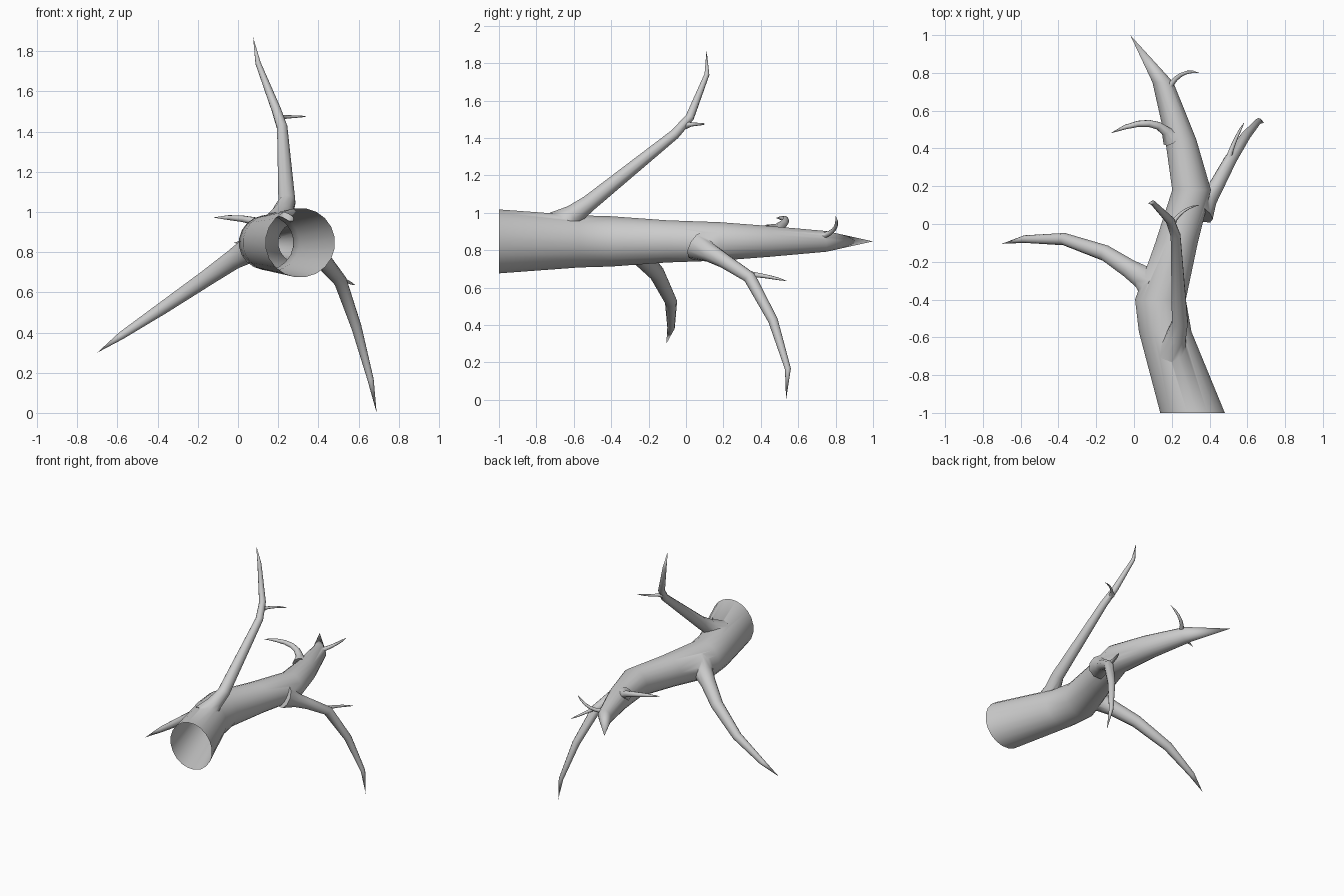
import bpy, bmesh, math
from mathutils import Vector

if "Cube" in bpy.data.objects:
    bpy.data.objects.remove(bpy.data.objects["Cube"])


def tube(name, P, radii, sides, axis=None):
    """Closed tapering tube along points P that ends in a pointed tip."""
    bm = bmesh.new()
    rings = []
    u = None
    for i, p in enumerate(P[:-1]):
        t = axis or (P[i + 1] - P[max(i - 1, 0)]).normalized()
        u = u or t.orthogonal()
        u = (u - t * u.dot(t)).normalized()
        v = t.cross(u)
        angles = [math.tau * k / sides for k in range(sides)]
        rings.append([bm.verts.new(p + radii[i] * (math.cos(a) * u + math.sin(a) * v))
                      for a in angles])
    tip = bm.verts.new(P[-1])
    for k in range(sides):
        n = (k + 1) % sides
        for a, b in zip(rings, rings[1:]):
            bm.faces.new((a[k], a[n], b[n], b[k]))
        bm.faces.new((rings[-1][k], rings[-1][n], tip))
    bm.faces.new(rings[0][::-1])
    bmesh.ops.recalc_face_normals(bm, faces=bm.faces)
    me = bpy.data.meshes.new(name)
    bm.to_mesh(me)
    bm.free()
    ob = bpy.data.objects.new(name, me)
    bpy.context.collection.objects.link(ob)
    return ob


def offshoot(name, r, P, sides):
    """Tube whose radius flares at the root and tapers to the tip by rule."""
    dist = [0]
    for a, b in zip(P, P[1:]):
        dist.append(dist[-1] + (b - a).length)
    s = [d / dist[-1] for d in dist]
    return tube(name, P, [r * (math.sqrt(1 - x) + math.exp(-x / .07)) for x in s], sides)


def side_branch(name, r, *pts):
    P = [Vector(p) for p in pts]
    P.insert(1, (P[0] + P[1]) / 2)  # extra ring for the root flare
    return offshoot(name, r, P, 10)


def twig(name, r, a, b, c):
    a, b, c = Vector(a), Vector(b), Vector(c)
    curve = [a.lerp(b, t).lerp(b.lerp(c, t), t) for t in (k / 6 for k in range(7))]
    return offshoot(name, r, curve, 8)


# Main limb, running front to back at constant height: x, y, radius
spine = [(.31, -1, .173), (.165, -.57, .141), (.14, -.4, .136), (.225, -.1, .114),
         (.305, .18, .104), (.247, .45, .083), (.153, .75, .056), (-.02, 1, 0)]
limb = tube("branch", [Vector((x, y, .847)) for x, y, r in spine],
            [r for x, y, r in spine], 20, Vector((0, 1, 0)))

parts = [
    # Side branches
    side_branch("upper_branch", .043, (.2, -.68, .93), (.243, -.52, 1.05), (.22, -.06, 1.42),
                (.19, .02, 1.51), (.1, .112, 1.74), (.075, .11, 1.87)),
    side_branch("left_branch", .053, (.12, -.33, .85), (-.02, -.24, .765), (-.15, -.155, .675),
                (-.37, -.08, .525), (-.58, -.08, .385), (-.7, -.105, .3)),
    side_branch("right_branch", .041, (.345, .06, .825), (.435, .2, .745), (.51, .34, .655),
                (.59, .465, .425), (.66, .545, .165), (.69, .535, 0)),
    # Small twigs
    twig("upper_twig", .011, (.2, 0, 1.47), (.26, .09, 1.475), (.345, .1, 1.475)),
    twig("right_twig", .015, (.49, .31, .675), (.52, .43, .665), (.585, .54, .635)),
    twig("left_twig", .026, (.2, .45, .89), (.12, .6, .98), (-.125, .48, .972)),
    twig("end_twig", .016, (.17, .7, .87), (.24, .83, .89), (.345, .8, .985)),
]

# Fuse everything into one skin
bpy.context.view_layer.objects.active = limb
limb.select_set(True)
for p in parts:
    m = limb.modifiers.new("union", 'BOOLEAN')
    m.operation = 'UNION'
    m.solver = 'EXACT'
    m.object = p
    bpy.ops.object.modifier_apply(modifier=m.name)
    bpy.data.objects.remove(p)

# Open the cut end of the hollow limb
bm = bmesh.new()
bm.from_mesh(limb.data)
ends = [f for f in bm.faces if all(v.co.y < -.999 for v in f.verts)]
bmesh.ops.delete(bm, geom=ends, context='FACES')
bm.to_mesh(limb.data)
bm.free()
bpy.ops.object.shade_smooth_by_angle(angle=math.radians(50))
